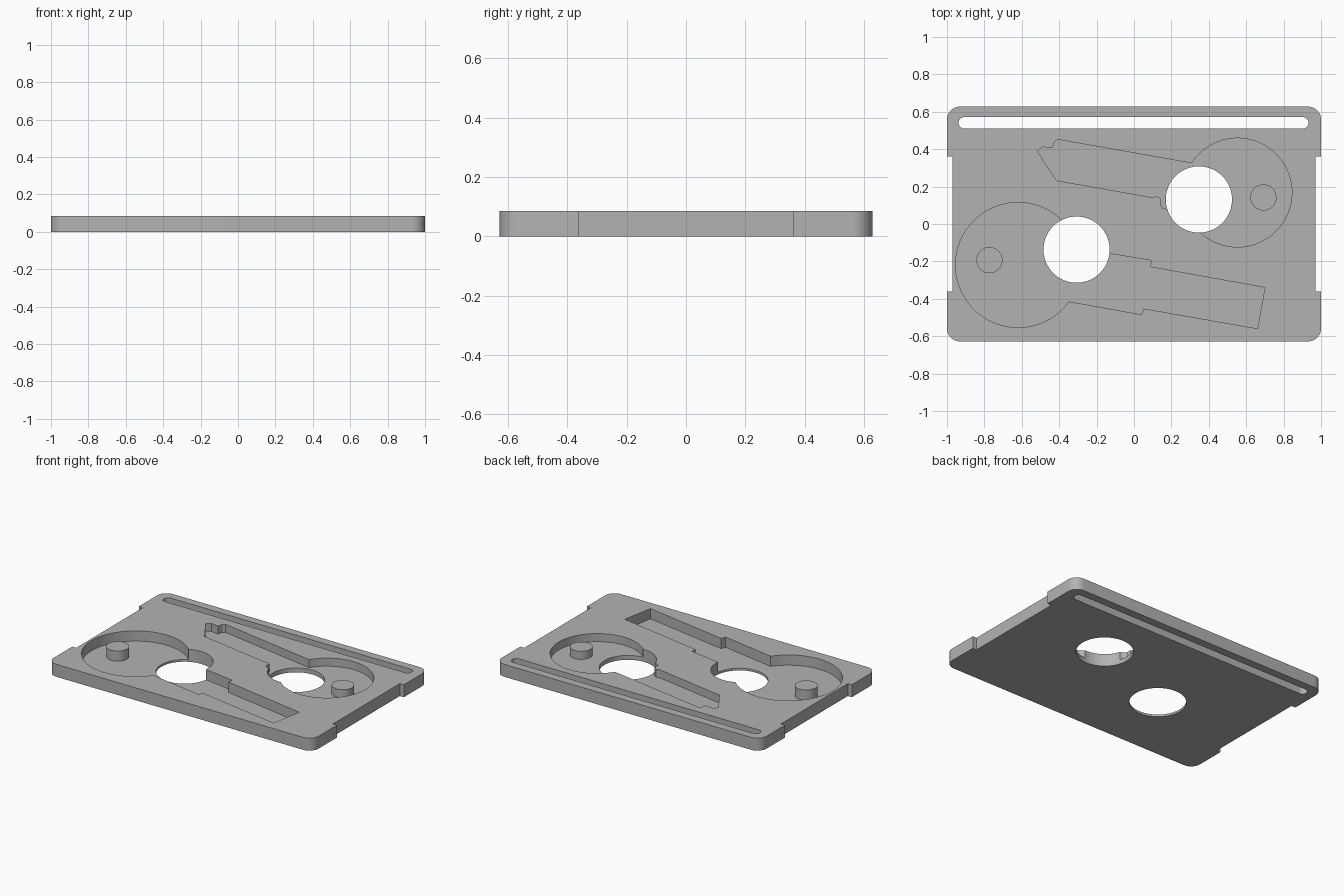
import bpy, bmesh, math

if "Cube" in bpy.data.objects:
    bpy.data.objects.remove(bpy.data.objects["Cube"])

H = 0.085  # plate thickness
grey = bpy.data.materials.new("plain_grey")
grey.diffuse_color = (0.45, 0.45, 0.45, 1)
grey.use_nodes = True
grey.node_tree.nodes["Principled BSDF"].inputs["Base Color"].default_value = grey.diffuse_color


def arc(cx, cy, r, a0, a1, n):
    """Points along an arc, angles in degrees."""
    angles = [math.radians(a0 + (a1 - a0) * i / n) for i in range(n + 1)]
    return [(cx + r * math.cos(a), cy + r * math.sin(a)) for a in angles]


def circle(cx, cy, r, n=96):
    return arc(cx, cy, r, 0, 360, n)[:-1]


def prism(name, outline, z0, z1):
    """Solid made by raising a flat outline from z0 to z1."""
    bm = bmesh.new()
    face = bm.faces.new([bm.verts.new((x, y, z0)) for x, y in outline])
    top = bmesh.ops.extrude_face_region(bm, geom=[face])["geom"]
    for v in top:
        if isinstance(v, bmesh.types.BMVert):
            v.co.z = z1
    bmesh.ops.recalc_face_normals(bm, faces=bm.faces)
    mesh = bpy.data.meshes.new(name)
    bm.to_mesh(mesh)
    bm.free()
    mesh.materials.append(grey)
    ob = bpy.data.objects.new(name, mesh)
    bpy.context.collection.objects.link(ob)
    return ob


def cut(target, cutter):
    cutter.hide_render = True
    mod = target.modifiers.new("cut", "BOOLEAN")
    mod.operation = "DIFFERENCE"
    mod.solver = "EXACT"
    mod.object = cutter
    bpy.context.view_layer.objects.active = target
    bpy.ops.object.modifier_apply(modifier=mod.name)
    bpy.data.objects.remove(cutter)


def smooth(ob):
    bpy.ops.object.select_all(action="DESELECT")
    ob.select_set(True)
    bpy.context.view_layer.objects.active = ob
    bpy.ops.object.shade_smooth_by_angle(angle=math.radians(30))


# Plate with rounded corners and a shallow recess in each short side
W, D, R, NX, NY = 1.0, 0.628, 0.07, 0.97, 0.36
outline = arc(W - R, D - R, R, 0, 90, 12) + arc(-W + R, D - R, R, 90, 180, 12)
outline += [(-W, NY), (-NX, NY), (-NX, -NY), (-W, -NY)]
outline += arc(-W + R, -D + R, R, 180, 270, 12) + arc(W - R, -D + R, R, 270, 360, 12)
outline += [(W, -NY), (NX, -NY), (NX, NY), (W, NY)]
plate = prism("plate", outline, 0, H)

# Right pocket: round bowl running into a pointed arm
right_pocket = arc(0.553, 0.168, 0.291, 147.3, -133, 80) + [
    (0.30, 0.05), (0.179, 0.077), (0.155, 0.085), (0.142, 0.102), (0.142, 0.136),
    (0.12, 0.15), (0.099, 0.142), (-0.415, 0.233), (-0.516, 0.388), (-0.49, 0.412),
    (-0.436, 0.405), (-0.425, 0.44), (-0.41, 0.452)]
cut(plate, prism("right_pocket_cutter", right_pocket, 0.03, 0.2))

# Left pocket: larger bowl running into a stepped square arm
left_pocket = arc(-0.62, -0.219, 0.334, -35.8, -313.7, 80) + [
    (-0.30, -0.10), (-0.131, -0.158), (0.091, -0.195), (0.088, -0.23),
    (0.70, -0.34), (0.66, -0.559), (0.051, -0.452), (0.04, -0.484)]
cut(plate, prism("left_pocket_cutter", left_pocket, 0.015, 0.2))

# Two through holes
for x, y in [(0.347, 0.131), (-0.307, -0.137)]:
    cut(plate, prism("hole_cutter", circle(x, y, 0.177), -0.1, 0.2))

# Long slot along the back edge
slot = arc(0.902, 0.541, 0.031, -90, 90, 16) + arc(-0.907, 0.541, 0.031, 90, 270, 16)
cut(plate, prism("slot_cutter", slot, -0.1, 0.2))
smooth(plate)

# A round pin standing in each pocket, flush with the plate top
for name, x, y in [("right_pin", 0.692, 0.142), ("left_pin", -0.773, -0.193)]:
    smooth(prism(name, circle(x, y, 0.07, 48), 0.008, H))
